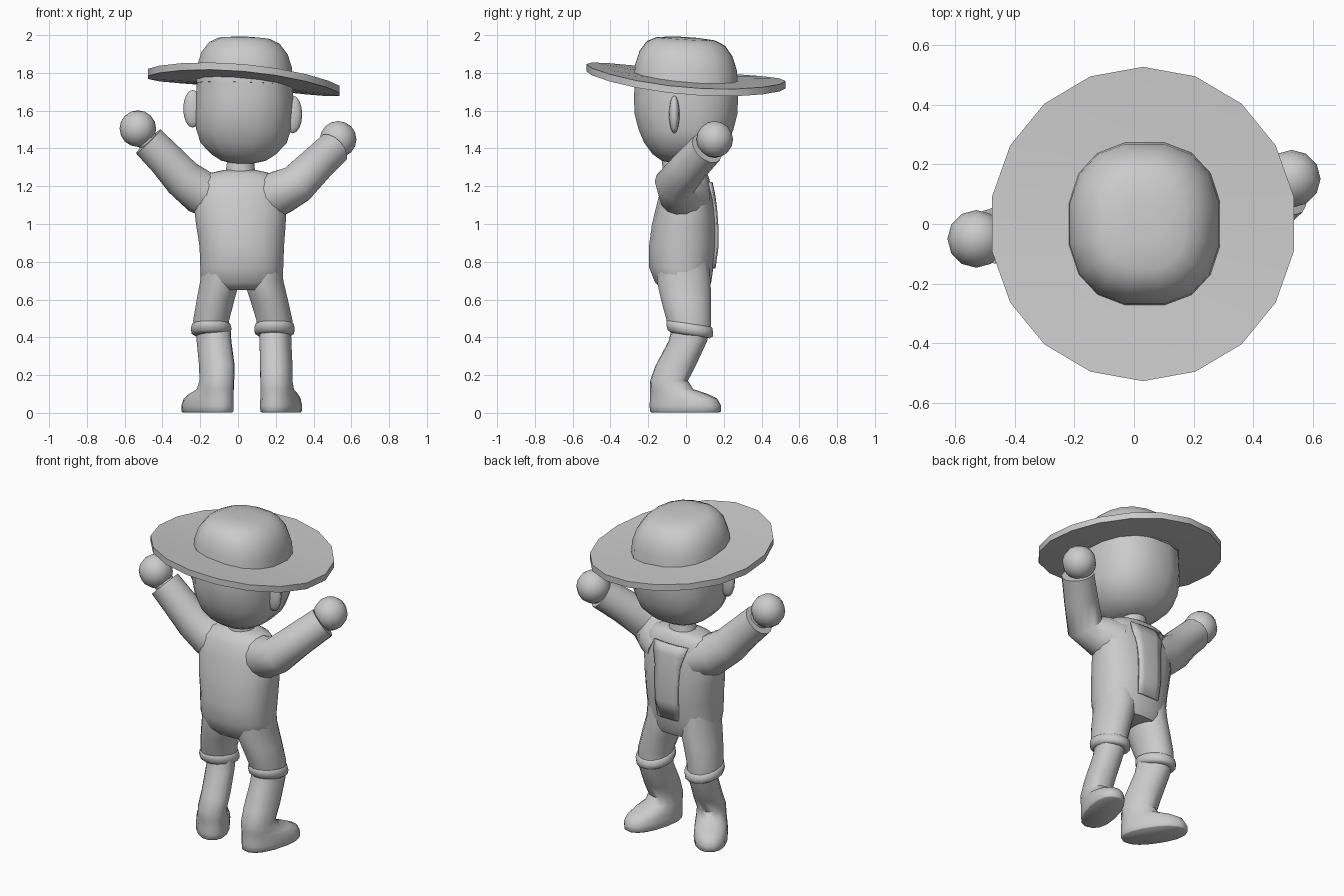
import bpy, bmesh, math
from mathutils import Vector

if "Cube" in bpy.data.objects:
    bpy.data.objects.remove(bpy.data.objects["Cube"])


def finish(name, bm, angle=40):
    bmesh.ops.recalc_face_normals(bm, faces=bm.faces)
    me = bpy.data.meshes.new(name)
    bm.to_mesh(me)
    bm.free()
    ob = bpy.data.objects.new(name, me)
    bpy.context.collection.objects.link(ob)
    bpy.ops.object.select_all(action='DESELECT')
    ob.select_set(True)
    bpy.context.view_layer.objects.active = ob
    bpy.ops.object.shade_smooth_by_angle(angle=math.radians(angle))
    return ob


def loft(name, rings, n=16, power=2.0, turn=0.0, tilt=(0, 0), follow=False, warp=None, angle=40):
    """Skin over rings (x, y, z, half width, half depth); follow = rings turn with the path."""
    bm = bmesh.new()
    loops = []
    cents = [Vector(r[:3]) for r in rings]
    for i, (c, r) in enumerate(zip(cents, rings)):
        if follow:
            d = (cents[min(i + 1, len(rings) - 1)] - cents[max(i - 1, 0)]).normalized()
            u = d.cross(Vector((0, 1, 0))).normalized()
            v = d.cross(u)
        else:
            u = Vector((math.cos(turn), math.sin(turn), 0))
            v = Vector((-math.sin(turn), math.cos(turn), 0))
        loop = []
        for k in range(n):
            a = 2 * math.pi * (k + 0.5) / n
            ca, sa = math.cos(a), math.sin(a)
            p = u * math.copysign(abs(ca) ** (2 / power), ca) * r[3]
            p += v * math.copysign(abs(sa) ** (2 / power), sa) * r[4]
            p.z += tilt[0] * p.x + tilt[1] * p.y
            p += c
            if warp:
                p.z += warp(p)
            loop.append(bm.verts.new(p))
        loops.append(loop)
    for a, b in zip(loops, loops[1:]):
        for k in range(n):
            bm.faces.new((a[k], a[(k + 1) % n], b[(k + 1) % n], b[k]))
    bm.faces.new(loops[0])
    bm.faces.new(loops[-1])
    return finish(name, bm, angle)


def ball(name, loc, scale, u=12, v=8):
    bm = bmesh.new()
    bmesh.ops.create_uvsphere(bm, u_segments=u, v_segments=v, radius=1)
    for p in bm.verts:
        p.co = Vector(p.co[i] * scale[i] + loc[i] for i in range(3))
    return finish(name, bm, 60)


# Head, ears and neck
loft("head", [(.03, -.01, 1.32, .05, .05), (.03, -.01, 1.335, .12, .12), (.03, -.005, 1.37, .175, .175),
              (.03, 0, 1.43, .232, .225), (.03, 0, 1.50, .255, .255), (.03, 0, 1.58, .262, .276),
              (.035, 0, 1.66, .262, .28), (.035, 0, 1.78, .255, .275)], power=2.4, angle=60)
ball("left_ear", (-.24, -.062, 1.61), (.05, .028, .10))
ball("right_ear", (.29, -.062, 1.58), (.05, .028, .10))
loft("neck", [(.01, .02, 1.22, .10, .09), (.012, .015, 1.27, .08, .075), (.015, .01, 1.36, .07, .07)])

# Hat: tilted crown and gently saddle-bent brim
loft("hat_crown", [(.035, 0, 1.735, .26, .282), (.035, 0, 1.83, .255, .273), (.035, 0, 1.90, .232, .25),
                   (.035, 0, 1.955, .19, .21), (.035, 0, 1.98, .14, .155), (.035, 0, 1.988, .06, .07)],
     power=2.4, tilt=(-.03, -.06), angle=60)


def bend(p):
    return -.088 * (p.x - .03) - .085 * p.y + .12 * p.y ** 2


loft("hat_brim", [(.03, 0, 1.74, .2, .2), (.03, 0, 1.73, .515, .528),
                  (.03, 0, 1.768, .515, .528), (.03, 0, 1.775, .2, .2)], n=18, warp=bend)

# Torso
torso = loft("torso", [(.01, .02, 1.285, .09, .07), (.01, .015, 1.265, .18, .10), (.01, .005, 1.22, .23, .125),
                       (.01, 0, 1.13, .25, .15), (.015, -.01, 1.0, .24, .172), (.02, -.018, .88, .226, .18),
                       (.02, -.025, .77, .222, .172), (.018, -.015, .69, .216, .15), (.018, -.005, .65, .19, .12)],
             n=20, power=2.3, angle=60)

# Shirt panel hugging the +y side of the torso
bm = bmesh.new()
bands = [(.76, .08), (.87, .085), (.98, .085), (1.09, .09), (1.17, .11), (1.24, .13)]
rows = [[bm.verts.new((.02 + w * t, .19, z)) for t in (-1, -.5, 0, .5, 1)] for z, w in bands]
for a, b in zip(rows, rows[1:]):
    for k in range(4):
        bm.faces.new((a[k], a[k + 1], b[k + 1], b[k]))
panel = finish("shirt_panel", bm)
wrap = panel.modifiers.new("wrap", 'SHRINKWRAP')
wrap.target = torso
wrap.wrap_method = 'NEAREST_SURFACEPOINT'
wrap.wrap_mode = 'ABOVE_SURFACE'
wrap.offset = .006
thick = panel.modifiers.new("thickness", 'SOLIDIFY')
thick.thickness = .012
thick.offset = 0

# Sleeves, wrists and hands
arms = {
    "left": ([(-.10, .02, 1.13), (-.20, .01, 1.17), (-.29, -.01, 1.24), (-.38, -.03, 1.34), (-.475, -.04, 1.437)],
             (-.53, -.05, 1.505)),
    "right": ([(.12, .02, 1.13), (.22, -.03, 1.165), (.31, -.06, 1.21), (.41, .025, 1.31), (.505, .11, 1.40)],
              (.53, .152, 1.448)),
}
radii = [.12, .12, .108, .098, .093]
for side, (path, hand) in arms.items():
    loft(side + "_sleeve", [(*p, r, r) for p, r in zip(path, radii)], n=14, follow=True, angle=50)
    loft(side + "_wrist", [(*path[-1], .06, .06), (*hand, .06, .06)], n=12, follow=True)
    ball(side + "_hand", hand, (.097, .097, .097))

# Trouser legs, rolled cuffs and boots (toes point outward toward +y)
for side, hip, knee, foot, toe in (("left", -.095, -.142, -.112, 33), ("right", .135, .193, .203, -16)):
    mid = (hip + knee) / 2
    loft(side + "_trouser_leg", [(hip, -.02, .82, .10, .14), (hip, -.012, .70, .107, .145),
                                 (mid, .0, .60, .102, .135), (knee, .015, .49, .097, .12),
                                 (knee, .022, .44, .095, .112)], angle=60)
    loft(side + "_cuff", [(knee, .022, .41, .088, .105), (knee, .022, .422, .105, .122),
                          (knee, .02, .445, .109, .126), (knee, .018, .468, .103, .123),
                          (knee, .015, .478, .09, .11)], tilt=(0, -.15), angle=60)
    t = math.radians(toe)

    def ring(z, along, half_w, half_l):
        return (foot - math.sin(t) * along, -.09 + math.cos(t) * along, z, half_w, half_l)

    shaft = [(knee * .6 + foot * .4, .025, .45, .082, .10), (knee * .5 + foot * .5, .01, .38, .082, .102),
             (foot, -.055, .25, .083, .107), ring(.17, 0, .083, .10)]
    loft(side + "_boot", shaft + [ring(.125, .015, .085, .115), ring(.10, .055, .09, .155),
                                  ring(.075, .08, .094, .182), ring(.04, .09, .097, .193),
                                  ring(.008, .09, .095, .192), ring(.003, .09, .09, .185)],
         power=2.3, turn=t, angle=50)
